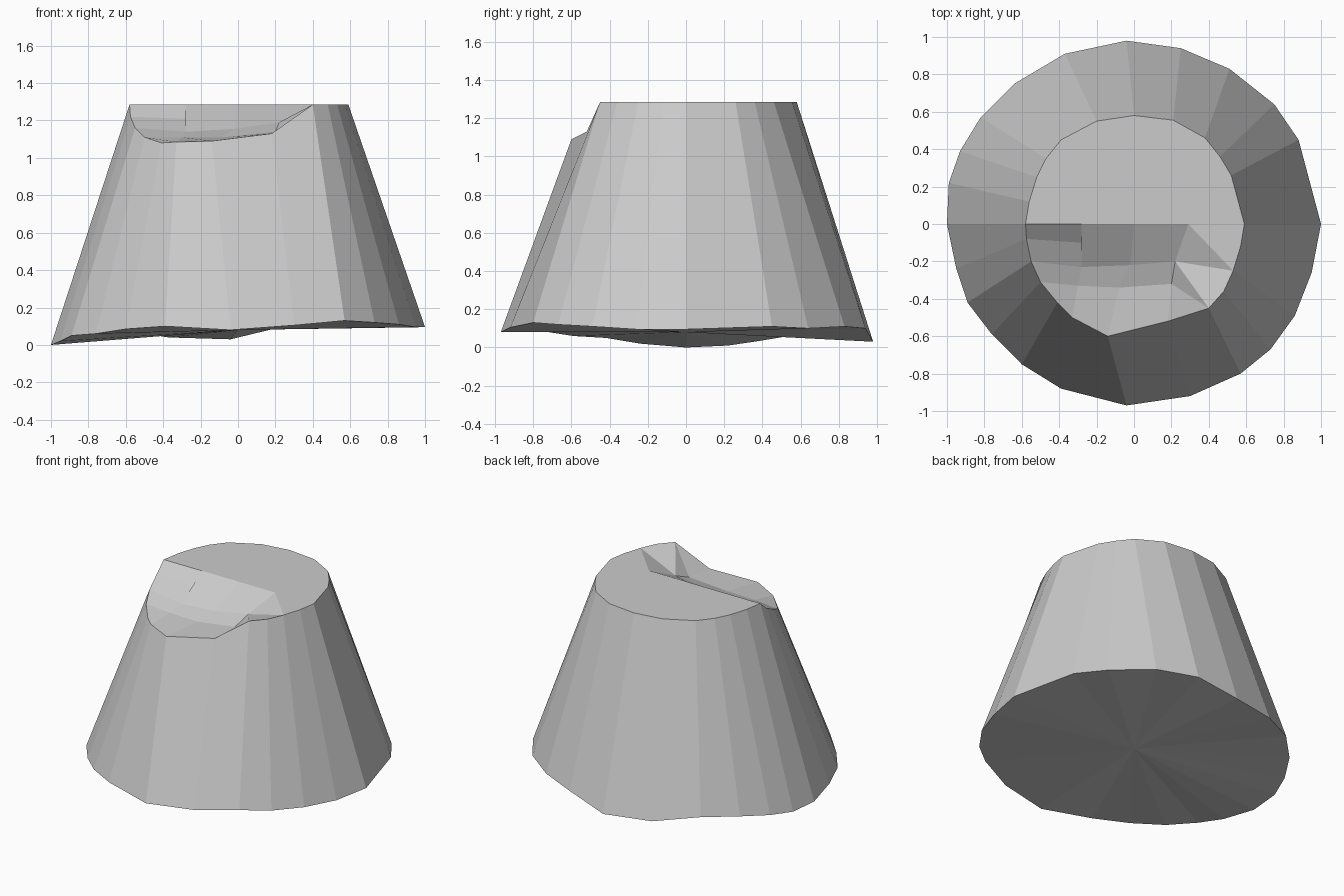
import bpy, bmesh

if "Cube" in bpy.data.objects:
    bpy.data.objects.remove(bpy.data.objects["Cube"])

# wavy lower rim (x, y, z), counter-clockwise from +x
BASE = [(1, 0, .095), (.88, .45, .11), (.75, .64, .10), (.51, .83, .11), (.25, .94, .10),
        (-.04, .98, .03), (-.37, .91, .04), (-.64, .75, .08), (-.82, .57, .065),
        (-.93, .39, .035), (-.99, .22, .01), (-1, 0, 0), (-.95, -.24, .02),
        (-.89, -.42, .05), (-.76, -.59, .06), (-.60, -.75, .085), (-.39, -.88, .10),
        (-.04, -.97, .08), (.30, -.92, .105), (.57, -.80, .13), (.73, -.67, .12),
        (.86, -.49, .11), (.95, -.26, .095)]
# upper rim outline, matched point by point to the lower rim
TOP = [(.59, 0), (.52, .26), (.46, .36), (.38, .46), (.21, .555), (0, .58), (-.2, .55),
       (-.39, .45), (-.47, .35), (-.52, .25), (-.56, .12), (-.58, 0), (-.575, -.08),
       (-.55, -.2), (-.5, -.31), (-.41, -.42), (-.33, -.5), (-.14, -.6), (.18, -.52),
       (.4, -.45), (.48, -.36), (.53, -.25), (.57, -.12)]
H = 1.285
NOTCH_Z = {12: 1.22, 13: 1.16, 14: 1.11, 15: 1.08, 16: 1.085, 17: 1.09, 18: 1.13}

bm = bmesh.new()
n = len(BASE)
lo = [bm.verts.new(p) for p in BASE]
up = [bm.verts.new((x, y, NOTCH_Z.get(i, H))) for i, (x, y) in enumerate(TOP)]

# sloping side and underside
mid = bm.verts.new((0, 0, .08))
for i in range(n):
    j = (i + 1) % n
    bm.faces.new((lo[i], lo[j], up[j], up[i]))
    bm.faces.new((lo[j], lo[i], mid))

# flat rear half of the top
e1, e2, e3 = (bm.verts.new((x, 0, H)) for x in (-.28, 0, .29))
bm.faces.new(up[:12] + [e1, e2, e3])

# broken hollow in the front half
a = bm.verts.new((-.28, -.10, 1.21))
b1 = bm.verts.new((-.28, -.23, 1.14))
b2 = bm.verts.new((-.02, -.22, 1.155))
b3 = bm.verts.new((.22, -.20, 1.19))
c1 = bm.verts.new((-.30, -.33, 1.11))
c2 = bm.verts.new((-.08, -.34, 1.11))
c3 = bm.verts.new((.20, -.32, 1.14))
for f in [(up[11], up[12], a, e1), (up[12], up[13], b1, a), (e1, a, b1), (e1, b1, b2, e2),
          (e2, b2, b3, e3), (up[13], up[14], c1, b1), (b1, c1, c2, b2), (b2, c2, c3, b3),
          (up[14], up[15], up[16], c1), (c1, up[16], up[17], c2), (c2, up[17], up[18], c3),
          (c3, up[18], up[19]), (b3, c3, up[19]), (b3, up[19], up[20], up[21]),
          (e3, b3, up[21]), (e3, up[21], up[22], up[0])]:
    bm.faces.new(f)

bmesh.ops.recalc_face_normals(bm, faces=bm.faces)
me = bpy.data.meshes.new("stump")
bm.to_mesh(me)
bm.free()
bpy.context.collection.objects.link(bpy.data.objects.new("stump", me))
